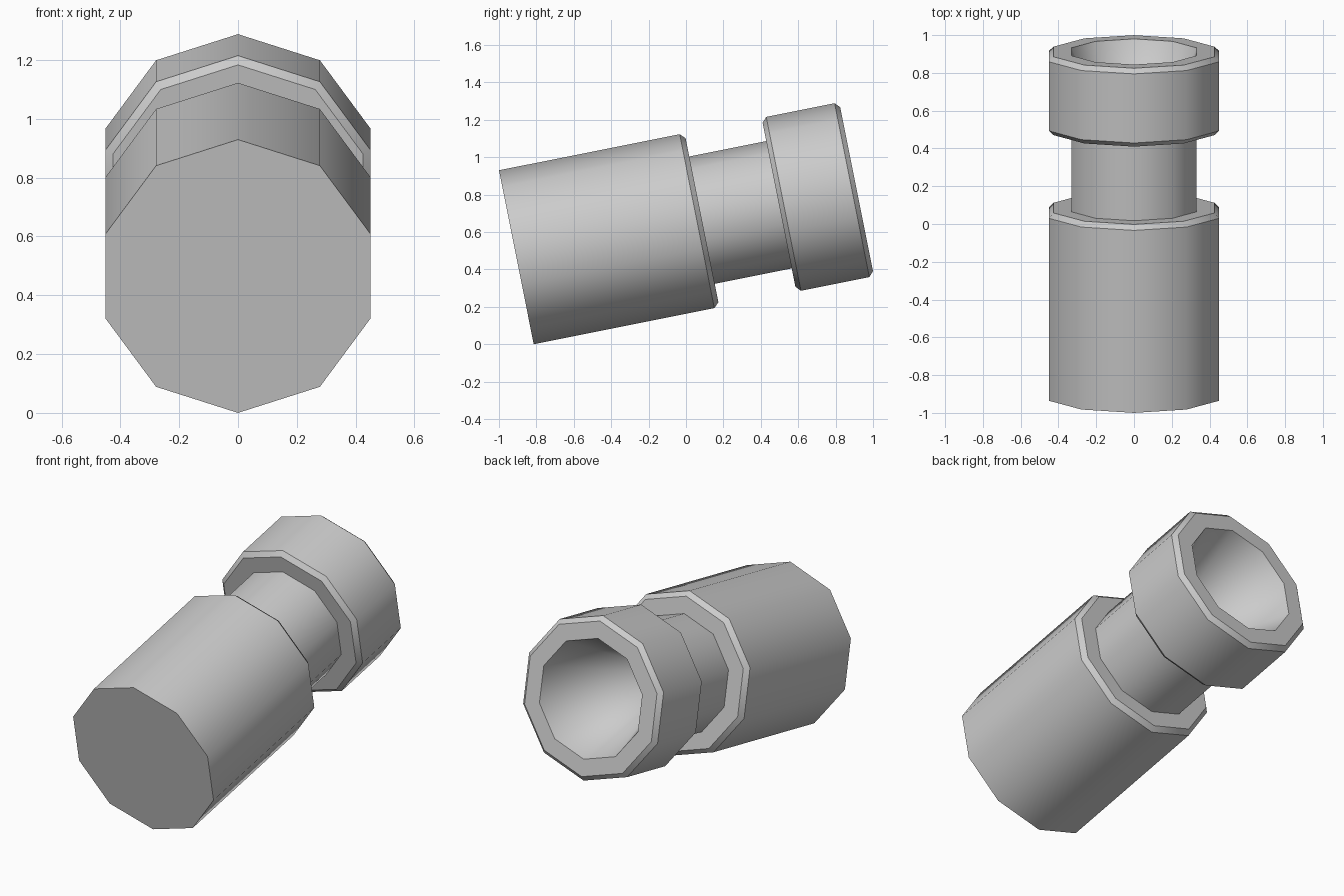
import bpy, bmesh, math

if "Cube" in bpy.data.objects:
    bpy.data.objects.remove(bpy.data.objects["Cube"])

SIDES = 10
TILT = math.radians(11.3)


def lathe(name, profile):
    """Revolve (distance along axis, radius) points around local Y; zero radius makes a tip."""
    bm = bmesh.new()
    rings = []
    for s, r in profile:
        if r == 0:
            rings.append([bm.verts.new((0, s, 0))] * SIDES)
        else:
            rings.append([bm.verts.new((r * math.sin(k * math.tau / SIDES), s,
                                        r * math.cos(k * math.tau / SIDES)))
                          for k in range(SIDES)])
    bm.faces.new(rings[0])
    for a, b in zip(rings, rings[1:]):
        for k in range(SIDES):
            n = (k + 1) % SIDES
            corners = list(dict.fromkeys((a[k], a[n], b[n], b[k])))
            bm.faces.new(corners)
    bmesh.ops.recalc_face_normals(bm, faces=bm.faces)
    mesh = bpy.data.meshes.new(name)
    bm.to_mesh(mesh)
    bm.free()
    obj = bpy.data.objects.new(name, mesh)
    bpy.context.collection.objects.link(obj)
    return obj


# Closed barrel, narrow neck, chamfered collar and tapering bore in one profile
R, RC, RN = 0.474, 0.447, 0.347
tube = lathe("hollow_tube", [
    (0, R), (0.985, R), (1.012, RC),                        # barrel
    (1.012, RN), (1.432, RN),                               # neck
    (1.432, RC), (1.457, R), (1.830, R), (1.855, RC),       # collar
    (1.855, RN), (1.0, 0),                                  # bore
])
tube.rotation_euler.x = TILT
tube.location = (0, -0.907, R * math.cos(TILT))

# Smooth sides, crisp rims
bpy.context.view_layer.objects.active = tube
tube.select_set(True)
bpy.ops.object.shade_smooth_by_angle(angle=math.radians(37))
